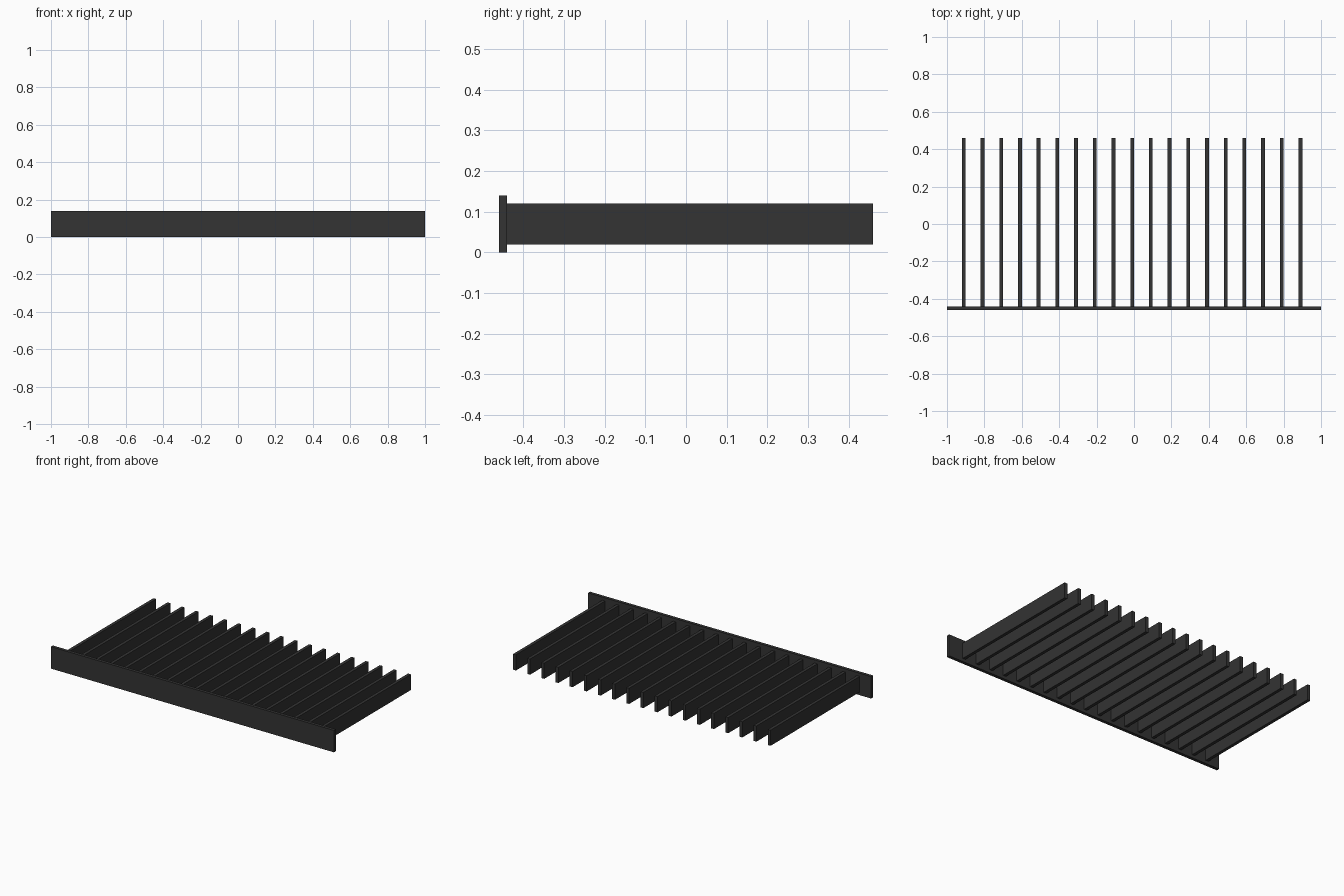
import bpy

if "Cube" in bpy.data.objects:
    bpy.data.objects.remove(bpy.data.objects["Cube"])

# Single dark grey finish
dark_grey = bpy.data.materials.new("dark_grey")
dark_grey.diffuse_color = (0.033, 0.033, 0.033, 1.0)
dark_grey.use_nodes = True
dark_grey.node_tree.nodes["Principled BSDF"].inputs["Base Color"].default_value = dark_grey.diffuse_color


def box(name, low, high):
    """Axis-aligned box between two corners."""
    centre = [(a + b) / 2 for a, b in zip(low, high)]
    size = [b - a for a, b in zip(low, high)]
    bpy.ops.mesh.primitive_cube_add(size=1, location=centre)
    obj = bpy.context.object
    obj.name = name
    obj.scale = size
    bpy.ops.object.transform_apply(location=False, rotation=False, scale=True)
    obj.data.materials.append(dark_grey)
    return obj


# Front rail
box("front_rail", (-1.0, -0.46, 0.0), (1.0, -0.44, 0.14))

# Row of upright slats running back from the rail
for i in range(19):
    x = -0.91 + 0.1 * i
    box(f"slat_{i + 1:02d}", (x - 0.01, -0.44, 0.02), (x + 0.01, 0.46, 0.12))
